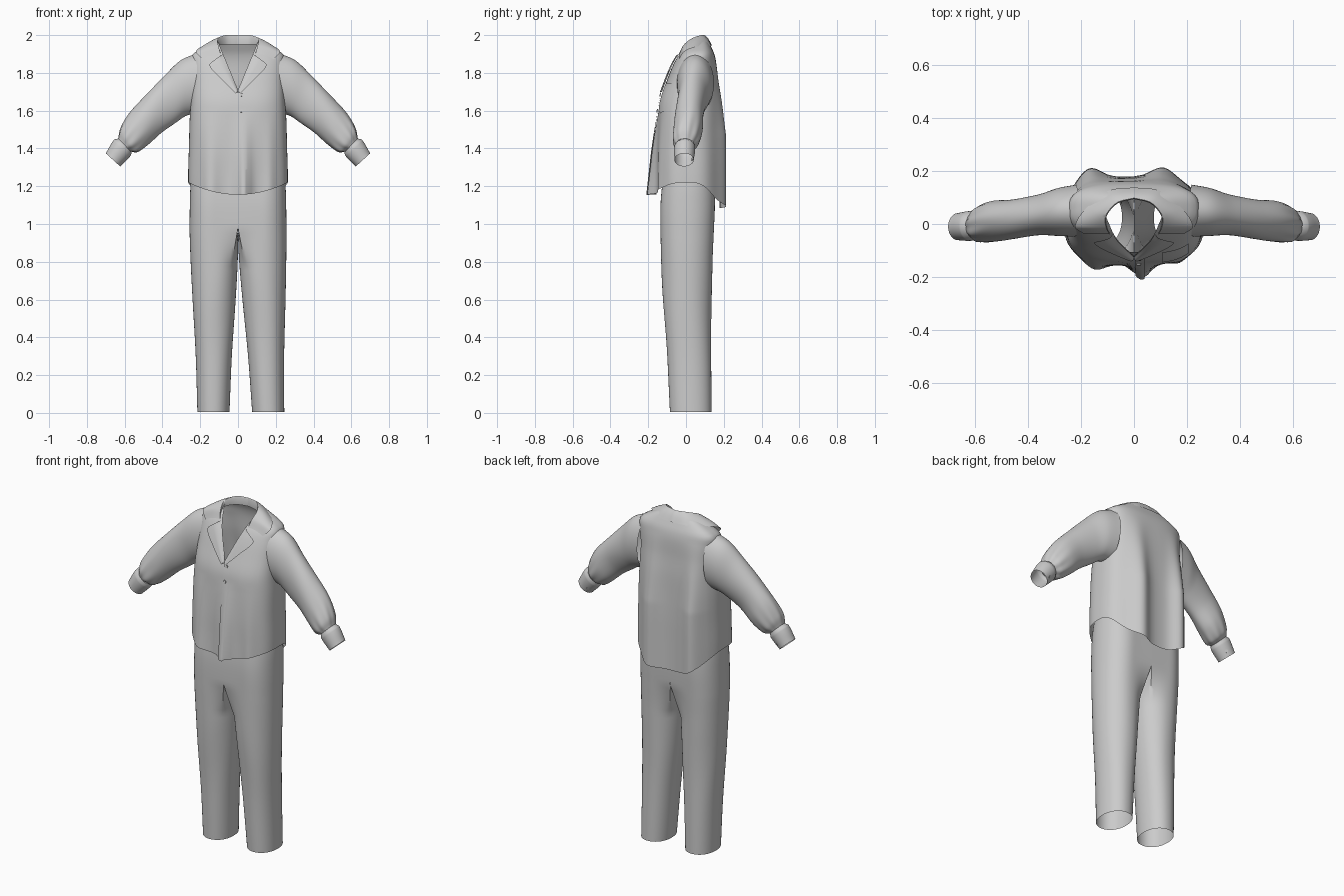
import bpy, bmesh, math
from mathutils import Vector

if "Cube" in bpy.data.objects:
    bpy.data.objects.remove(bpy.data.objects["Cube"])


def interp(keys, t):
    """Smooth interpolation of rows (t, v1, v2, ...) sorted by t."""
    t = min(max(t, keys[0][0]), keys[-1][0])
    i = 0
    while i < len(keys) - 2 and t > keys[i + 1][0]:
        i += 1
    a, b = keys[i], keys[i + 1]
    p, n = keys[max(i - 1, 0)], keys[min(i + 2, len(keys) - 1)]
    h = b[0] - a[0]
    u = (t - a[0]) / h
    out = []
    for k in range(1, len(a)):
        ma = (b[k] - p[k]) / (b[0] - p[0]) * h
        mb = (n[k] - a[k]) / (n[0] - a[0]) * h
        out.append((2*u**3 - 3*u*u + 1) * a[k] + (u**3 - 2*u*u + u) * ma
                   + (3*u*u - 2*u**3) * b[k] + (u**3 - u*u) * mb)
    return out


def grid(name, rows, closed=False, drop=None, angle=50):
    """Sheet or tube through rows of points; drop(face) removes faces."""
    bm = bmesh.new()
    vs = [[bm.verts.new(p) for p in r] for r in rows]
    n = len(rows[0])
    for r0, r1 in zip(vs, vs[1:]):
        for j in range(n if closed else n - 1):
            k = (j + 1) % n
            bm.faces.new((r0[j], r0[k], r1[k], r1[j]))
    if drop:
        bmesh.ops.delete(bm, geom=[f for f in bm.faces if drop(f)], context='FACES')
    bmesh.ops.remove_doubles(bm, verts=bm.verts, dist=0.0002)
    bmesh.ops.recalc_face_normals(bm, faces=bm.faces)
    me = bpy.data.meshes.new(name)
    bm.to_mesh(me)
    bm.free()
    ob = bpy.data.objects.new(name, me)
    bpy.context.collection.objects.link(ob)
    smooth(ob, angle)
    return ob


def smooth(ob, angle=50):
    bpy.ops.object.select_all(action='DESELECT')
    bpy.context.view_layer.objects.active = ob
    ob.select_set(True)
    bpy.ops.object.shade_smooth_by_angle(angle=math.radians(angle))


# Shirt torso sections: z, half width, front y, back y
TORSO = [(1.05, .262, -.155, .178), (1.25, .264, -.155, .178), (1.4, .26, -.155, .178),
         (1.55, .256, -.148, .175), (1.65, .25, -.138, .172), (1.75, .246, -.105, .165),
         (1.85, .245, -.065, .16), (1.9, .238, -.035, .15), (1.94, .175, 0, .132),
         (1.975, .105, .02, .115)]
N = 2.8


def bump(x, c, s):
    return math.exp(-((x - c) / s) ** 2)


def folds(x, z, back):
    if back:
        return (.05 * bump(x, -.17, .06) + .04 * bump(x, .11, .06)) * min(1, max(0, (1.87 - z) / .4))
    k = min(1, max(0, (1.6 - z) / .44))
    return -(.05 * bump(x, .03, .04) + .03 * bump(x, -.15, .05)
             + .012 * bump(x, .17, .03)) * k


def front_y(x, z):
    a, f, b = interp(TORSO, z)
    c = (f + b) / 2
    return c - (c - f) * max(0, 1 - min(1, abs(x) / a) ** N) ** (1 / N) + folds(x, z, False)


def neck_w(z):
    return max(0, .108 * (z - 1.71) / .26)


# Shirt body: open V neck, curved shirt-tail hem
rows = []
for i in range(61):
    z0 = 1.15 + .825 * i / 60
    a = interp(TORSO, z0)[0]
    t0 = math.asin(min(1, neck_w(z0) / a) ** (N / 2))
    row = []
    for j in range(121):
        t = t0 + (2 * math.pi - 2 * t0) * j / 120
        s, c = math.sin(t), math.cos(t)
        u = math.copysign(abs(s) ** (2 / N), s)
        back = c < 0
        hem = 1.085 + .135 * abs(u) ** 3 if back else 1.155 + .065 * u * u
        z = z0 + (hem - 1.15) * max(0, (1.5 - z0) / .35)
        a, f, b = interp(TORSO, z)
        m, h = (f + b) / 2, (b - f) / 2
        x = a * u
        y = m - h * math.copysign(abs(c) ** (2 / N), c) + folds(x, z, back) * min(1, abs(c) * 2)
        row.append((x, y, z))
    rows.append(row)


def armhole(f):
    p = f.calc_center_median()
    return abs(p.x) > .19 and ((p.z - 1.745) / .13) ** 2 + ((p.y - .05) / .075) ** 2 < 1


grid("shirt_body", rows, drop=armhole)

# Sleeves and cuffs: t, upper x, upper z, lower x, lower z, centre y, half depth
SLEEVE = [(0, .21, 1.905, .225, 1.585, .05, .098), (1, .30, 1.868, .275, 1.572, .045, .09),
          (2, .385, 1.79, .325, 1.54, .034, .077), (3, .487, 1.687, .40, 1.49, .02, .074),
          (4, .572, 1.59, .475, 1.42, .012, .077), (5, .62, 1.51, .53, 1.382, 0, .07),
          (6, .634, 1.452, .566, 1.383, -.006, .05)]
CUFF = [(0, .634, 1.452, .563, 1.38, -.006, .049), (.08, .655, 1.447, .567, 1.363, -.007, .056),
        (1, .70, 1.374, .624, 1.305, -.01, .051)]


def tube(name, keys, side, steps, gather=0):
    rows = []
    for i in range(steps + 1):
        t = keys[-1][0] * i / steps
        ux, uz, lx, lz, cy, d = interp(keys, t)
        row = []
        for j in range(64):
            th = 2 * math.pi * j / 64
            g = 1 + gather * bump(t, 5.3, 1.1) * math.sin(9 * th) \
                + gather * .8 * bump(t, 3.2, 1.6) * math.sin(3 * th + 1.7 * t)
            c, s = math.cos(th) * g, math.sin(th) * g
            row.append((side * ((ux + lx) / 2 + (ux - lx) / 2 * c), cy + d * s,
                        (uz + lz) / 2 + (uz - lz) / 2 * c))
        rows.append(row)
    grid(name, rows, closed=True, angle=60)


def button(name, loc, normal):
    bpy.ops.mesh.primitive_cylinder_add(vertices=16, radius=.009, depth=.005, location=loc,
                                        rotation=Vector(normal).to_track_quat('Z', 'Y').to_euler())
    bpy.context.object.name = name
    smooth(bpy.context.object)


for side, label in ((-1, "right"), (1, "left")):
    tube(label + "_sleeve", SLEEVE, side, 48, .03)
    tube(label + "_cuff", CUFF, side, 12)
    button(label + "_cuff_button", (side * .622, .035, 1.345), (-.4 * side, .8, -.4))

# Collar leaf: t, fold x y z, outer x y z, stand height
tip_y = front_y(.2, 1.88) - .014
LEAF = [(0, 0, .098, 2.0, 0, .138, 1.945, .05), (1, .065, .08, 2.0, .1, .124, 1.945, .05),
        (2, .107, .03, 1.982, .185, .055, 1.938, .035),
        (3, .104, -.015, 1.945, .222, -.01, 1.912, .015),
        (3.6, .092, front_y(.092, 1.9) - .005, 1.9, .19, tip_y, 1.872, .004)]
rows = []
for i in range(-36, 37):
    sgn = -1 if i < 0 else 1
    fx, fy, fz, ox, oy, oz, h = interp(LEAF, 3.6 * abs(i) / 36)
    row = [(sgn * fx * .97, fy - .002, fz - h), (sgn * fx * .98, fy - .004, fz - .008)]
    for k in range(7):
        u = k / 6
        row.append((sgn * (fx + (ox - fx) * u), fy + (oy - fy) * u,
                    fz + (oz - fz) * u + .008 * math.sin(math.pi * u)))
    rows.append(row)
grid("collar", rows, angle=70)

# Lapels lying on the front: t, fold z, outer x, outer z
LAPEL = [(0, 1.9, .115, 1.875), (.25, 1.885, .152, 1.842), (1, 1.79, .085, 1.765),
         (2, 1.70, .012, 1.69)]
for side, label in ((-1, "right"), (1, "left")):
    rows = []
    for i in range(25):
        fz, ox, oz = interp(LAPEL, i / 12)
        fx = neck_w(fz)
        row = []
        for k in range(7):
            u = k / 6
            x, z = fx + (ox - fx) * u, fz + (oz - fz) * u
            row.append((side * x, front_y(side * x, z) - .004 - .01 * min(1, u * 3), z))
        rows.append(row)
    grid(label + "_lapel", rows)


# Flat pieces lying on the shirt front
def patch(name, x0, x1, z0, z1, off, nx=8, nz=20, point=0):
    rows = []
    for i in range(nz + 1):
        row = []
        for j in range(nx + 1):
            u = j / nx
            lo = z0 - point * (1 - abs(2 * u - 1))
            x, z = x0 + (x1 - x0) * u, lo + (z1 - lo) * i / nz
            row.append((x, front_y(x, z) - off, z))
        rows.append(row)
    grid(name, rows)


patch("front_placket", .005, .04, 1.153, 1.69, .005, 4, 40)
patch("chest_pocket", .105, .205, 1.60, 1.745, .005, 10, 14, .015)
for i, z in enumerate((1.685, 1.6)):
    button(f"front_button_{i + 1}", (.018, front_y(.018, z) - .008, z), (0, -1, .15))

# Trousers: z, inner x, outer x, front y, back y
LEG = [(0.005, .06, .23, -.085, .135), (.3, .043, .234, -.1, .134), (.6, .018, .246, -.119, .133),
       (.8, .004, .253, -.13, .139), (.95, 0, .256, -.135, .147), (1.1, 0, .255, -.135, .153),
       (1.22, 0, .25, -.125, .15), (1.35, 0, .23, -.11, .142), (1.55, 0, .205, -.105, .13)]
for side, label in ((-1, "right"), (1, "left")):
    rows = []
    for i in range(63):
        z = .005 + 1.545 * i / 62
        xi, xo, f, b = interp(LEG, z)
        xi = max(0, xi) if z < .95 else 0
        cx, cy, h = (xi + xo) / 2, (f + b) / 2, (b - f) / 2
        k = min(1, max(0, (z - .78) / .2))
        row = []
        for j in range(64):
            th = 2 * math.pi * j / 64
            c, s = math.cos(th), math.sin(th)
            px = math.copysign(abs(c) ** .93, c)
            py = math.copysign(abs(s) ** .93, s)
            if c < -1e-6:
                m = max(abs(c), abs(s))
                px, py = px + (c / m - px) * k, py + (s / m - py) * k
            crease = 1 + .025 * math.sin(2 * th + 7 * z) * bump(z, .6, .3)
            row.append((side * (cx + (xo - cx) * px) + .015 * max(0, 1 - z / .95),
                        cy + h * py * crease, z))
        rows.append(row)
    grid(label + "_trouser_leg", rows, closed=True,
         drop=lambda f: all(abs(v.co.x) < .002 and v.co.z > .94 for v in f.verts))
